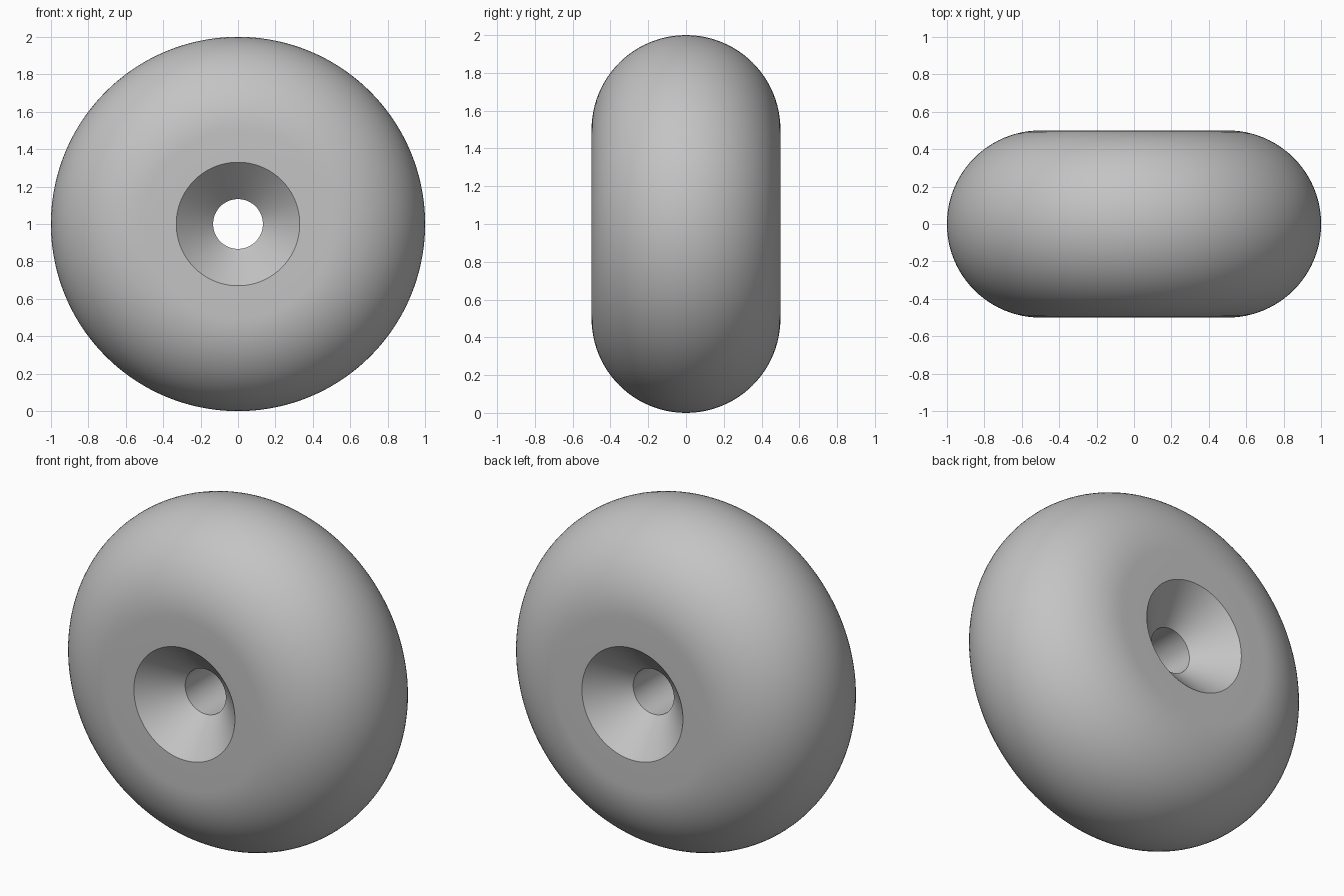
import bpy, bmesh
from math import sin, cos, pi, radians
from mathutils import Vector

cube = bpy.data.objects.get("Cube")
if cube:
    bpy.data.objects.remove(cube, do_unlink=True)

# Main sizes
HALF_WIDTH = 0.5      # half thickness, also the rim rounding radius
BORE = 0.133          # radius of the through hole
MOUTH = 0.33          # outer radius of the countersinks
SINK = MOUTH - BORE   # 45 degree countersink depth
ARC_STEPS = 48
SEGMENTS = 144

# Single grey material
grey = bpy.data.materials.new("plain grey")
grey.use_nodes = True
colour = (0.55, 0.55, 0.55, 1)
grey.diffuse_color = colour
grey.node_tree.nodes["Principled BSDF"].inputs["Base Color"].default_value = colour

# Closed profile as (radius, y): bore, countersink, flat face, round rim, and back
profile = [(BORE, HALF_WIDTH - SINK), (BORE, SINK - HALF_WIDTH), (MOUTH, -HALF_WIDTH)]
for i in range(ARC_STEPS + 1):
    a = -pi / 2 + pi * i / ARC_STEPS
    profile.append((HALF_WIDTH + HALF_WIDTH * cos(a), HALF_WIDTH * sin(a)))
profile.append((MOUTH, HALF_WIDTH))

# Spin the profile around the y axis
bm = bmesh.new()
verts = [bm.verts.new((r, y, 0)) for r, y in profile]
edges = [bm.edges.new((v, verts[(i + 1) % len(verts)])) for i, v in enumerate(verts)]
bmesh.ops.spin(bm, geom=verts + edges, cent=Vector(), axis=Vector((0, 1, 0)),
               angle=2 * pi, steps=SEGMENTS, use_merge=True)
bmesh.ops.remove_doubles(bm, verts=bm.verts, dist=1e-4)
bmesh.ops.recalc_face_normals(bm, faces=bm.faces)
mesh = bpy.data.meshes.new("round_bead")
bm.to_mesh(mesh)
bm.free()
mesh.materials.append(grey)

bead = bpy.data.objects.new("round_bead", mesh)
bead.location.z = 1
bpy.context.collection.objects.link(bead)

# Smooth shading with crisp countersink edges
bpy.ops.object.select_all(action="DESELECT")
bead.select_set(True)
bpy.context.view_layer.objects.active = bead
bpy.ops.object.shade_smooth_by_angle(angle=radians(30))
